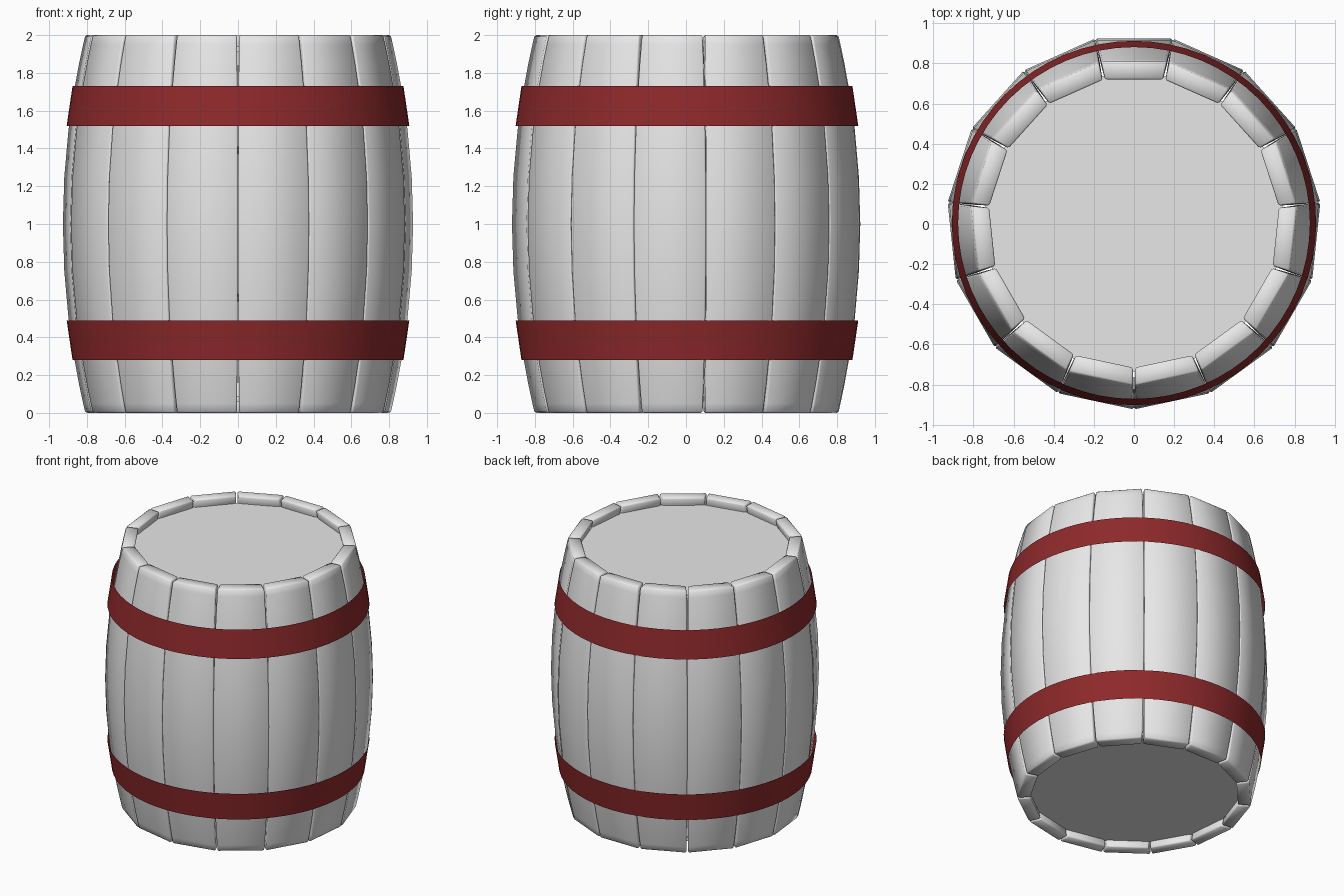
import bpy, bmesh, math

if "Cube" in bpy.data.objects:
    bpy.data.objects.remove(bpy.data.objects["Cube"])

STAVES = 15
STEP = 2 * math.pi / STAVES
ROWS = [0, 0.05, 0.15, 0.3, 0.5, 0.75, 1, 1.25, 1.5, 1.7, 1.85, 1.95, 2]


def material(name, rgb):
    m = bpy.data.materials.new(name)
    m.diffuse_color = (*rgb, 1)
    m.use_nodes = True
    m.node_tree.nodes["Principled BSDF"].inputs["Base Color"].default_value = m.diffuse_color
    return m


wood = material("pale grey wood", (0.8, 0.8, 0.8))
iron = material("dark red hoop", (0.27, 0.022, 0.024))


def finish(bm, name, mat, smooth=True):
    bmesh.ops.recalc_face_normals(bm, faces=bm.faces)
    mesh = bpy.data.meshes.new(name)
    bm.to_mesh(mesh)
    bm.free()
    mesh.materials.append(mat)
    for p in mesh.polygons:
        p.use_smooth = smooth
    ob = bpy.data.objects.new(name, mesh)
    bpy.context.collection.objects.link(ob)
    return ob


def bulge(z):
    """Corner radius of the barrel at height z."""
    return 0.933 - 0.12 * (z - 1) ** 2


# Staves: flat-fronted bowed planks whose seams open slightly at the ends
bm = bmesh.new()
for i in range(STAVES):
    a0 = -math.pi / 2 + i * STEP
    rings = []
    for z in ROWS:
        gap = 0.001 + 0.007 * abs(z - 1) ** 3
        r = bulge(z)
        ring = []
        for rad, ang in ((r, a0 + gap), (r, a0 + STEP - gap),
                         (r - 0.09, a0 + STEP - gap), (r - 0.09, a0 + gap)):
            ring.append(bm.verts.new((rad * math.cos(ang), rad * math.sin(ang) + 0.01, z)))
        rings.append(ring)
    for lo, hi in zip(rings, rings[1:]):
        for k in range(4):
            n = (k + 1) % 4
            bm.faces.new((lo[k], lo[n], hi[n], hi[k]))
    bm.faces.new(rings[0])
    bm.faces.new(rings[-1])
staves = finish(bm, "staves", wood)
bevel = staves.modifiers.new("soft edges", "BEVEL")
bevel.width = 0.008
bevel.segments = 1
bevel.limit_method = "ANGLE"
bevel.angle_limit = math.radians(40)

# Heads: round lids recessed inside both ends
for name, z in (("bottom_head", 0.075), ("top_head", 1.925)):
    bm = bmesh.new()
    bmesh.ops.create_cone(bm, cap_ends=True, segments=48, radius1=0.745,
                          radius2=0.745, depth=0.03)
    bmesh.ops.translate(bm, verts=bm.verts, vec=(0, 0.01, z))
    finish(bm, name, wood, smooth=False)

# Hoops: thin bands, wider toward the belly
for name, z, r_low, r_high in (("lower_hoop", 0.385, 0.876, 0.907),
                               ("upper_hoop", 1.625, 0.907, 0.876)):
    bm = bmesh.new()
    bmesh.ops.create_cone(bm, cap_ends=False, segments=64, radius1=r_low,
                          radius2=r_high, depth=0.21)
    bmesh.ops.translate(bm, verts=bm.verts, vec=(0, 0.005, z))
    finish(bm, name, iron)
